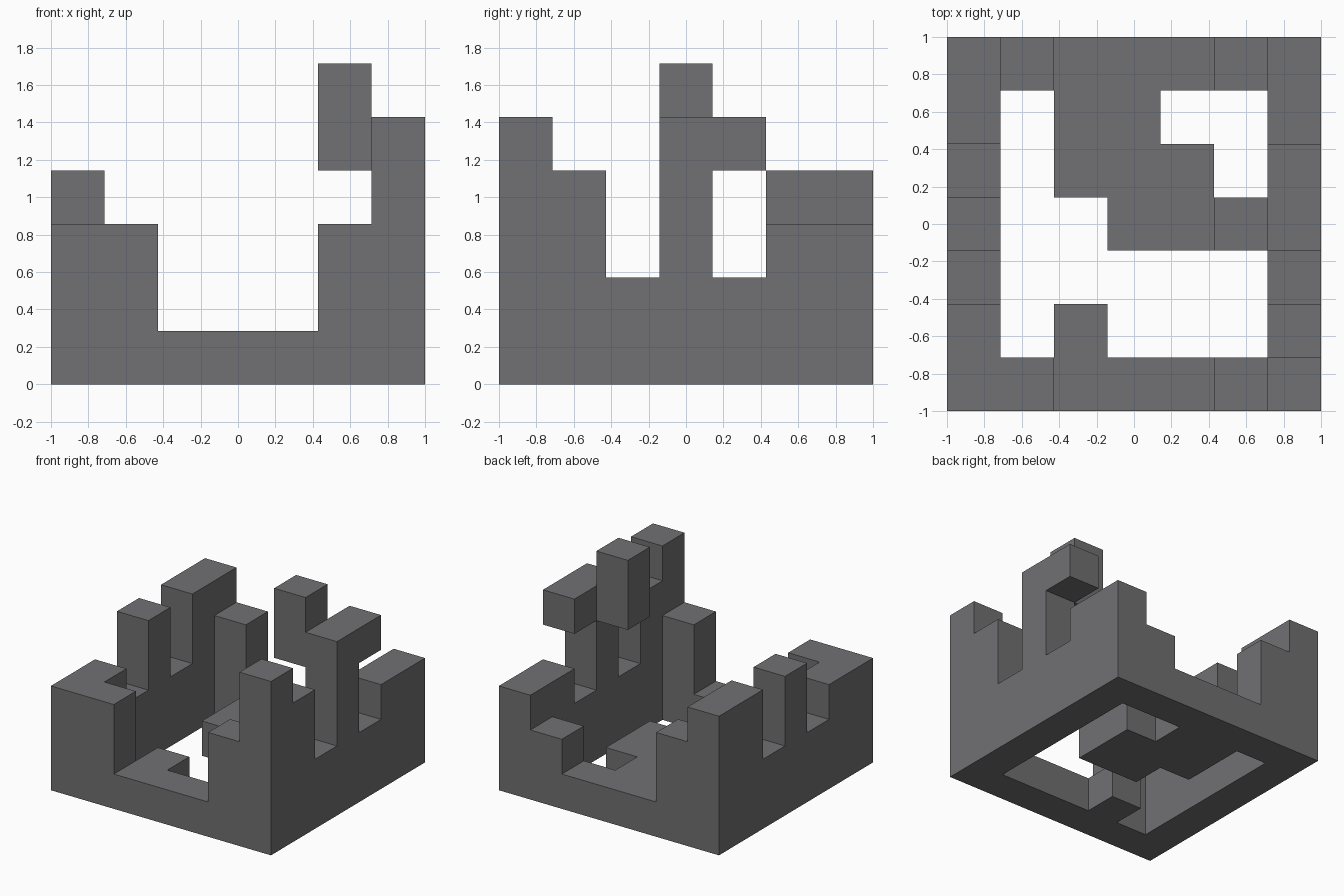
import bpy
import bmesh
import math
from mathutils import Vector

if "Cube" in bpy.data.objects:
    bpy.data.objects.remove(bpy.data.objects["Cube"], do_unlink=True)

N = 7              # cells along each side
UNIT = 2 / N       # cell size
LAST = N - 1

grey = bpy.data.materials.new("warm grey")
grey.use_nodes = True
colour = (0.165, 0.16, 0.168, 1)
grey.diffuse_color = colour
grey.node_tree.nodes["Principled BSDF"].inputs["Base Color"].default_value = colour

cells = set()


def block(x, y, bottom, top):
    """Fill one column of cells between two levels."""
    cells.update((x, y, z) for z in range(bottom, top))


# Notched walls: the column heights along each side of the frame
front_wall = [3, 3, 1, 1, 1, 3, 5]
back_wall = [4, 3, 1, 1, 1, 2, 3]
right_wall = [3, 3, 2, 4, 2, 4, 4]
left_wall = [5, 4, 2, 5, 2, 3, 3]
for i in range(N):
    block(i, 0, 0, front_wall[i])
    block(i, LAST, 0, back_wall[i])
    block(0, i, 0, right_wall[i])
    block(LAST, i, 0, left_wall[i])

# Floor tongues reaching in from the back and the front
for y, columns in {5: (2, 3), 4: (2, 3, 4), 3: (3, 4), 1: (2,)}.items():
    for x in columns:
        block(x, y, 0, 1)

# Arm along the left wall and the hanging peg inside it
block(LAST, 4, 4, 5)
block(5, 3, 4, 6)

# Skin the filled cells: keep only faces that meet empty space
bm = bmesh.new()
for cell in cells:
    centre = Vector(cell) + Vector((0.5, 0.5, 0.5))
    for axis in range(3):
        for side in (-1, 1):
            n = Vector((0, 0, 0))
            n[axis] = side
            if tuple(int(c + d) for c, d in zip(cell, n)) in cells:
                continue
            u = Vector((0, 0, 0))
            u[(axis + 1) % 3] = 0.5
            v = n.cross(u)
            corners = [n / 2 + a * u + b * v
                       for a, b in ((-1, -1), (1, -1), (1, 1), (-1, 1))]
            bm.faces.new([bm.verts.new((centre + c) * UNIT - Vector((1, 1, 0)))
                          for c in corners])

# Weld the skin and merge coplanar squares into clean flat faces
bmesh.ops.remove_doubles(bm, verts=bm.verts, dist=0.001)
bmesh.ops.dissolve_limit(bm, angle_limit=math.radians(1),
                         verts=bm.verts, edges=bm.edges)
mesh = bpy.data.meshes.new("notched_puzzle_frame")
bm.to_mesh(mesh)
bm.free()
mesh.materials.append(grey)
frame = bpy.data.objects.new("notched_puzzle_frame", mesh)
bpy.context.collection.objects.link(frame)
